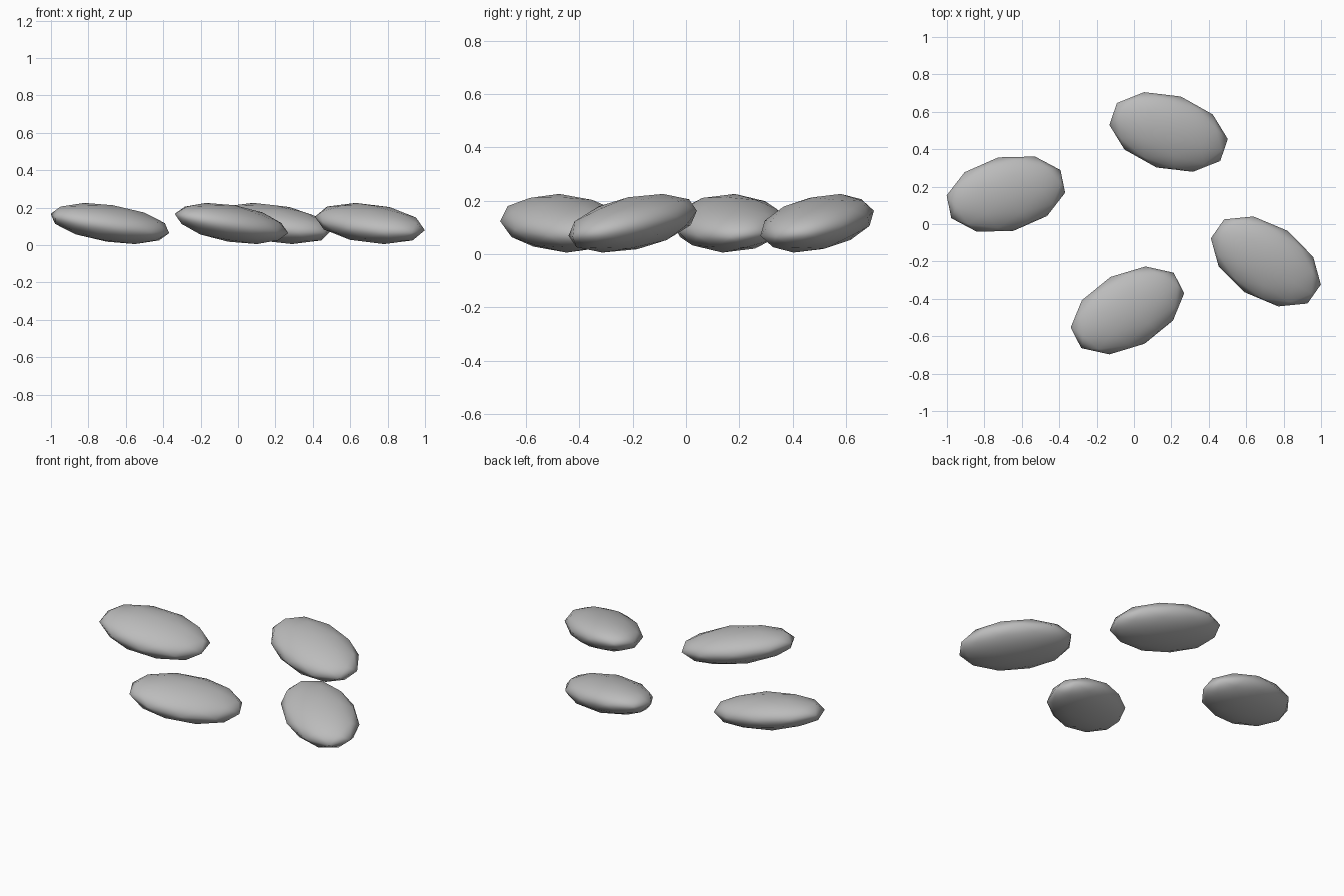
import bpy
from math import radians

if "Cube" in bpy.data.objects:
    bpy.data.objects.remove(bpy.data.objects["Cube"])

# One shared stone colour
stone = bpy.data.materials.new("stone grey")
stone.diffuse_color = (0.5, 0.5, 0.5, 1)
stone.use_nodes = True
stone.node_tree.nodes["Principled BSDF"].inputs["Base Color"].default_value = stone.diffuse_color


def pebble(name, x, y, yaw):
    """Flattened low-poly ball, slightly tipped, then turned about z."""
    bpy.ops.mesh.primitive_ico_sphere_add(
        subdivisions=2, radius=1, location=(x, y, 0.115),
        rotation=(radians(7), radians(8), radians(yaw)))
    ob = bpy.context.object
    ob.name = name
    ob.scale = (0.331, 0.202, 0.099)
    ob.data.materials.append(stone)
    bpy.ops.object.shade_smooth()


# Four scattered pebbles: centre and turn
pebble("left_pebble", -0.685, 0.16, 12.6)
pebble("back_pebble", 0.185, 0.492, -18)
pebble("right_pebble", 0.705, -0.20, -34)
pebble("front_pebble", -0.035, -0.462, 28)
